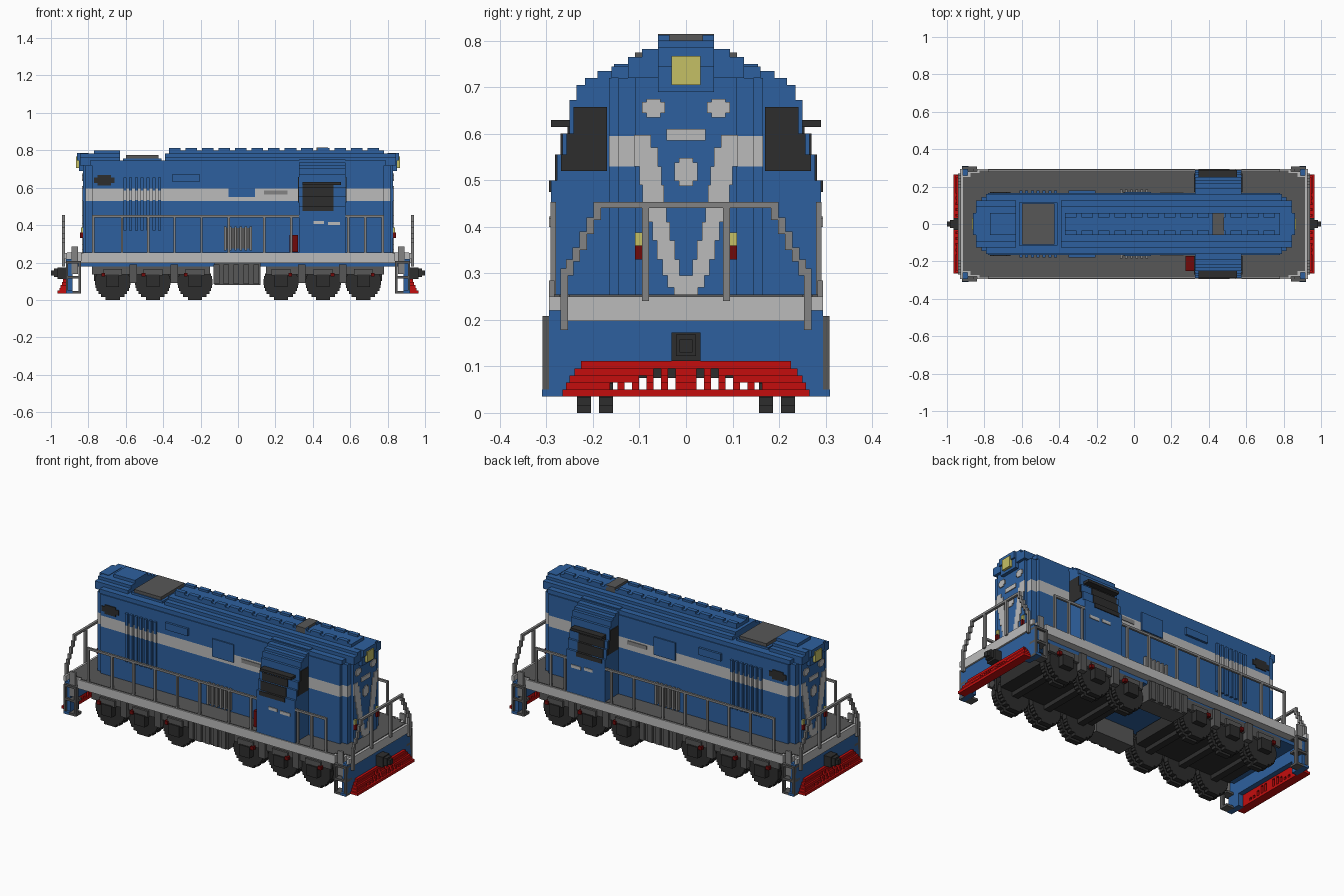
import bpy, bmesh, math
from mathutils import Vector

cube = bpy.data.objects.get("Cube")
if cube:
    bpy.data.objects.remove(cube, do_unlink=True)


def material(name, rgb):
    m = bpy.data.materials.new(name)
    m.diffuse_color = (*rgb, 1)
    m.use_nodes = True
    m.node_tree.nodes["Principled BSDF"].inputs["Base Color"].default_value = (*rgb, 1)
    return m


BLUE = material("blue paint", (0.027, 0.118, 0.345))
LIGHT = material("light grey paint", (0.50, 0.50, 0.50))
RAIL = material("rail grey", (0.23, 0.23, 0.23))
DECK = material("deck grey", (0.095, 0.095, 0.095))
DARK = material("near black", (0.027, 0.027, 0.027))
RED = material("red", (0.55, 0.004, 0.004))
MAROON = material("dark red", (0.16, 0.003, 0.003))
YELLOW = material("lamp yellow", (0.56, 0.53, 0.13))


class Part:
    """One object made of boxes, optionally mirrored across x and y."""

    def __init__(self, name):
        self.name, self.bm, self.mats = name, bmesh.new(), []

    def box(self, x, y, z, mat, mirror=""):
        if mat not in self.mats:
            self.mats.append(mat)
        for sx in ((1, -1) if "x" in mirror else (1,)):
            for sy in ((1, -1) if "y" in mirror else (1,)):
                geo = bmesh.ops.create_cube(self.bm, size=1)
                size = Vector((x[1] - x[0], y[1] - y[0], z[1] - z[0]))
                mid = Vector((sx * sum(x) / 2, sy * sum(y) / 2, sum(z) / 2))
                for v in geo["verts"]:
                    v.co = mid + v.co * size
                for f in {f for v in geo["verts"] for f in v.link_faces}:
                    f.material_index = self.mats.index(mat)
        return self

    def done(self):
        me = bpy.data.meshes.new(self.name)
        self.bm.to_mesh(me)
        self.bm.free()
        for m in self.mats:
            me.materials.append(m)
        bpy.context.collection.objects.link(bpy.data.objects.new(self.name, me))


def sym(a):
    return (-a, a)


# Hood: stepped rounded ends, pale band along the sides
p = Part("hood")
for hx, hy in ((0.78, 0.165), (0.815, 0.145)):
    for z0, z1, m in ((0.25, 0.53, BLUE), (0.53, 0.595, LIGHT), (0.595, 0.72, BLUE)):
        p.box(sym(hx), sym(hy), (z0, z1), m)
p.box(sym(0.83), sym(0.11), (0.25, 0.72), BLUE)
p.done()

# Roof: stacked layers with a lowered bay for the fan
p = Part("hood_roof")
p.box(sym(0.845), sym(0.125), (0.72, 0.745), BLUE).box(sym(0.79), sym(0.16), (0.72, 0.745), BLUE)
for x in ((-0.845, -0.63), (-0.39, 0.845)):
    p.box(x, sym(0.125), (0.745, 0.765), BLUE).box(x, sym(0.095), (0.765, 0.782), BLUE)
p.box((0.83, 0.85), sym(0.06), (0.69, 0.745), BLUE, "x")
p.box((0.80, 0.86), sym(0.06), (0.745, 0.785), BLUE, "x")
p.box((-0.77, -0.63), sym(0.06), (0.78, 0.80), BLUE)
p.box((-0.37, 0.78), sym(0.06), (0.78, 0.80), BLUE)
for i in range(13):
    x = -0.37 + i * 0.0885
    p.box((x, x + 0.062), (0.035, 0.06), (0.80, 0.812), BLUE, "y")
p.done()
p = Part("roof_fan").box((-0.60, -0.425), sym(0.11), (0.745, 0.775), DECK)
p.box((-0.615, -0.41), sym(0.115), (0.745, 0.757), BLUE).done()
Part("exhaust").box((0.42, 0.48), sym(0.06), (0.75, 0.814), DECK).done()

# Cab: layers (top of layer, half width) that follow an arched section
p = Part("cab")
LAYERS = ((0.50, 0.29), (0.555, 0.277), (0.60, 0.265), (0.672, 0.25), (0.705, 0.235),
          (0.72, 0.217), (0.735, 0.19), (0.75, 0.155), (0.765, 0.125))
g = Part("cab_windows")
z0 = 0.25
for z1, hy in LAYERS:
    p.box((0.325, 0.575), sym(hy), (z0, z1), BLUE)
    lo, hi = max(z0, 0.475), min(z1, 0.622)
    if hi > lo:
        g.box((0.345, 0.51), (hy - 0.01, hy + 0.005), (lo, hi), DARK, "y")
    lo, hi = max(z0, 0.52), min(z1, 0.657)
    if hi > lo:
        for x in ((0.321, 0.33), (0.57, 0.579)):
            g.box(x, (0.17, hy - 0.008), (lo, hi), DARK, "y")
    z0 = z1
p.done()
g.box((0.345, 0.55), (0.25, 0.29), (0.615, 0.63), DARK, "y").done()
p = Part("cab_side_plates")
p.box((0.405, 0.46), (0.288, 0.294), (0.405, 0.422), LIGHT, "y")
p.box((0.48, 0.545), (0.288, 0.294), (0.400, 0.418), LIGHT, "y").done()

# Side details: louvres, hatches, oval panes, ventilation grille
p = Part("side_louvres")
for i in range(7):
    x = -0.613 + i * 0.031
    for z0, z1, m in ((0.37, 0.535, BLUE), (0.535, 0.585, LIGHT), (0.585, 0.655, BLUE)):
        p.box((x, x + 0.016), (0.16, 0.178), (z0, z1), m, "y")
p.done()
p = Part("side_hatches").box((-0.35, -0.205), (0.16, 0.178), (0.63, 0.672), BLUE, "y")
p.box((-0.05, 0.09), (0.16, 0.172), (0.55, 0.655), BLUE, "y")
p.box((0.14, 0.265), (0.16, 0.169), (0.563, 0.585), RAIL, "y").done()
p = Part("side_panes").box((-0.77, -0.66), (0.16, 0.170), (0.625, 0.655), DARK, "y")
p.box((-0.75, -0.68), (0.16, 0.170), (0.613, 0.667), DARK, "y").done()
p = Part("vent_grille").box((-0.065, 0.07), (0.16, 0.170), (0.275, 0.385), DECK, "y")
for i in range(6):
    x = -0.075 + i * 0.0275
    p.box((x, x + 0.013), (0.16, 0.185), (0.265, 0.392), RAIL, "y")
p.done()
Part("fire_bottle").box((0.275, 0.322), (-0.25, -0.17), (0.255, 0.348), MAROON).done()

# End markings: pale wings narrowing to a point, built as thin stepped plates
p = Part("end_markings")
WINGS = ((0.57, 0.597, 0.075, 0.112), (0.53, 0.57, 0.06, 0.112), (0.49, 0.53, 0.053, 0.10),
         (0.45, 0.49, 0.047, 0.093), (0.41, 0.45, 0.042, 0.084), (0.37, 0.41, 0.034, 0.072),
         (0.33, 0.37, 0.024, 0.062), (0.295, 0.33, 0.014, 0.05), (0.27, 0.295, 0, 0.04),
         (0.253, 0.27, 0, 0.026))
for z0, z1, y0, y1 in WINGS:
    p.box((0.828, 0.834), (y0, y1), (z0, z1), LIGHT, "xy")
p.box((0.828, 0.835), sym(0.042), (0.585, 0.61), LIGHT, "x")
p.box((0.828, 0.835), sym(0.025), (0.498, 0.538), LIGHT, "x")
p.box((0.828, 0.835), sym(0.015), (0.488, 0.548), LIGHT, "x")
p.box((0.828, 0.835), (0.045, 0.095), (0.645, 0.668), LIGHT, "xy")
p.box((0.828, 0.835), (0.055, 0.085), (0.635, 0.675), LIGHT, "xy").done()

# Lamps
Part("headlights").box((0.845, 0.865), sym(0.031), (0.705, 0.767), YELLOW, "x").done()
p = Part("marker_lamps").box((0.80, 0.84), (0.093, 0.11), (0.36, 0.388), YELLOW, "xy")
p.box((0.80, 0.845), (0.093, 0.11), (0.33, 0.36), MAROON, "xy").done()

# Deck with stepped corners
p = Part("deck")
for hx, hy in ((0.93, 0.26), (0.89, 0.28), (0.84, 0.295)):
    p.box(sym(hx), sym(hy), (0.198, 0.25), LIGHT)
    p.box(sym(hx - 0.015), sym(hy - 0.008), (0.25, 0.254), DECK)
p.box((0.915, 0.93), sym(0.295), (0.22, 0.25), LIGHT, "x").done()
Part("underframe").box(sym(0.90), sym(0.25), (0.178, 0.199), BLUE).done()

# End beams, open in the middle below
p = Part("end_beams").box((0.885, 0.92), sym(0.295), (0.105, 0.22), BLUE, "x")
p.box((0.885, 0.92), (0.215, 0.295), (0.035, 0.105), BLUE, "xy")
p.box((0.885, 0.92), (0.29, 0.31), (0.035, 0.05), BLUE, "xy").done()

# Track guards with a row of slots
p = Part("track_guards")
ROWS = ((0.035, 0.05, 0.965, 0.265), (0.05, 0.065, 0.955, 0.258), (0.065, 0.08, 0.95, 0.25),
        (0.08, 0.095, 0.94, 0.24), (0.095, 0.111, 0.935, 0.226))
SLOT_TOP = (0.095, 0.095, 0.08, 0.065, 0.065)
for z0, z1, x1, hy in ROWS:
    start = 0.0
    for k, top in enumerate(SLOT_TOP, 1):
        if 0.05 <= z0 and z1 <= top:
            p.box((0.915, x1), (start, k * 0.031 - 0.008), (z0, z1), RED, "xy")
            start = k * 0.031 + 0.008
    p.box((0.915, x1), (start, hy), (z0, z1), RED, "xy")
p.done()

# Couplers
p = Part("couplers").box((0.91, 0.965), sym(0.031), (0.112, 0.173), DARK, "x")
p.box((0.96, 0.985), sym(0.022), (0.122, 0.168), DARK, "x")
p.box((0.98, 1.0), sym(0.014), (0.13, 0.158), DARK, "x").done()

# Corner steps
p = Part("corner_steps")
for x in (0.84, 0.908):
    p.box((x, x + 0.012), (0.285, 0.308), (0.035, 0.20), DECK, "xy")
for z in (0.035, 0.115, 0.195):
    p.box((0.84, 0.92), (0.255, 0.308), (z, z + 0.013), DECK, "xy")
p.box((0.855, 0.89), (0.283, 0.295), (0.14, 0.285), RAIL, "xy").done()

# Side handrails, broken at the cab
p = Part("side_handrails")
for x in ((-0.78, 0.325), (0.575, 0.78)):
    p.box(x, (0.279, 0.291), (0.44, 0.453), RAIL, "y")
for x in (-0.774, -0.62, -0.48, -0.34, -0.195, -0.05, 0.14, 0.285, 0.59, 0.68, 0.774):
    p.box((x - 0.006, x + 0.006), (0.279, 0.291), (0.23, 0.445), RAIL, "y")
p.done()

# End handrails with stepped slopes
p = Part("end_handrails").box((0.925, 0.94), sym(0.188), (0.44, 0.453), RAIL, "x")
p.box((0.925, 0.94), (0.08, 0.095), (0.24, 0.445), RAIL, "xy")
for y, z0, z1 in ((0.183, 0.415, 0.453), (0.198, 0.385, 0.42), (0.213, 0.35, 0.39),
                  (0.228, 0.325, 0.355), (0.242, 0.295, 0.33), (0.254, 0.178, 0.31)):
    p.box((0.925, 0.94), (y, y + 0.016), (z0, z1), RAIL, "xy")
p.done()

# Bogies: stepped wheel discs, side frames, axle boxes
wheels, frames, boxes = Part("wheels"), Part("bogie_frames"), Part("axle_boxes")
R, N = 0.095, 12
for cx in (0.23, 0.455, 0.67):
    for i in range(N):
        z = (i + 0.5) / N * 2 * R - R
        h = math.sqrt(R * R - z * z)
        for y in ((0.157, 0.187), (0.204, 0.234)):
            wheels.box((cx - h, cx + h), y, (R + z - R / N, R + z + R / N), DARK, "xy")
    wheels.box((cx - 0.02, cx + 0.02), sym(0.24), (0.075, 0.115), DARK, "x")
    boxes.box((cx - 0.035, cx + 0.035), (0.235, 0.27), (0.07, 0.135), DARK, "xy")
    boxes.box((cx - 0.05, cx + 0.05), (0.235, 0.262), (0.13, 0.165), DECK, "xy")
    boxes.box((cx + 0.04, cx + 0.06), (0.25, 0.272), (0.125, 0.145), MAROON, "xy")
frames.box((0.15, 0.77), sym(0.157), (0.10, 0.17), DARK, "x")
frames.box((0.15, 0.77), (0.187, 0.204), (0.10, 0.18), DARK, "xy")
frames.box((0.15, 0.78), (0.234, 0.25), (0.135, 0.19), DECK, "xy")
for cx in (0.34, 0.56):
    frames.box((cx - 0.02, cx + 0.02), (0.234, 0.265), (0.09, 0.19), DECK, "xy")
for part in (wheels, frames, boxes):
    part.done()

# Side tanks with vertical ribs
p = Part("side_tanks").box((-0.125, 0.12), (0.16, 0.262), (0.08, 0.198), DECK, "y")
for i in range(5):
    x = -0.13 + i * 0.053
    p.box((x, x + 0.03), (0.16, 0.275), (0.085, 0.19), DECK, "y")
p.done()
